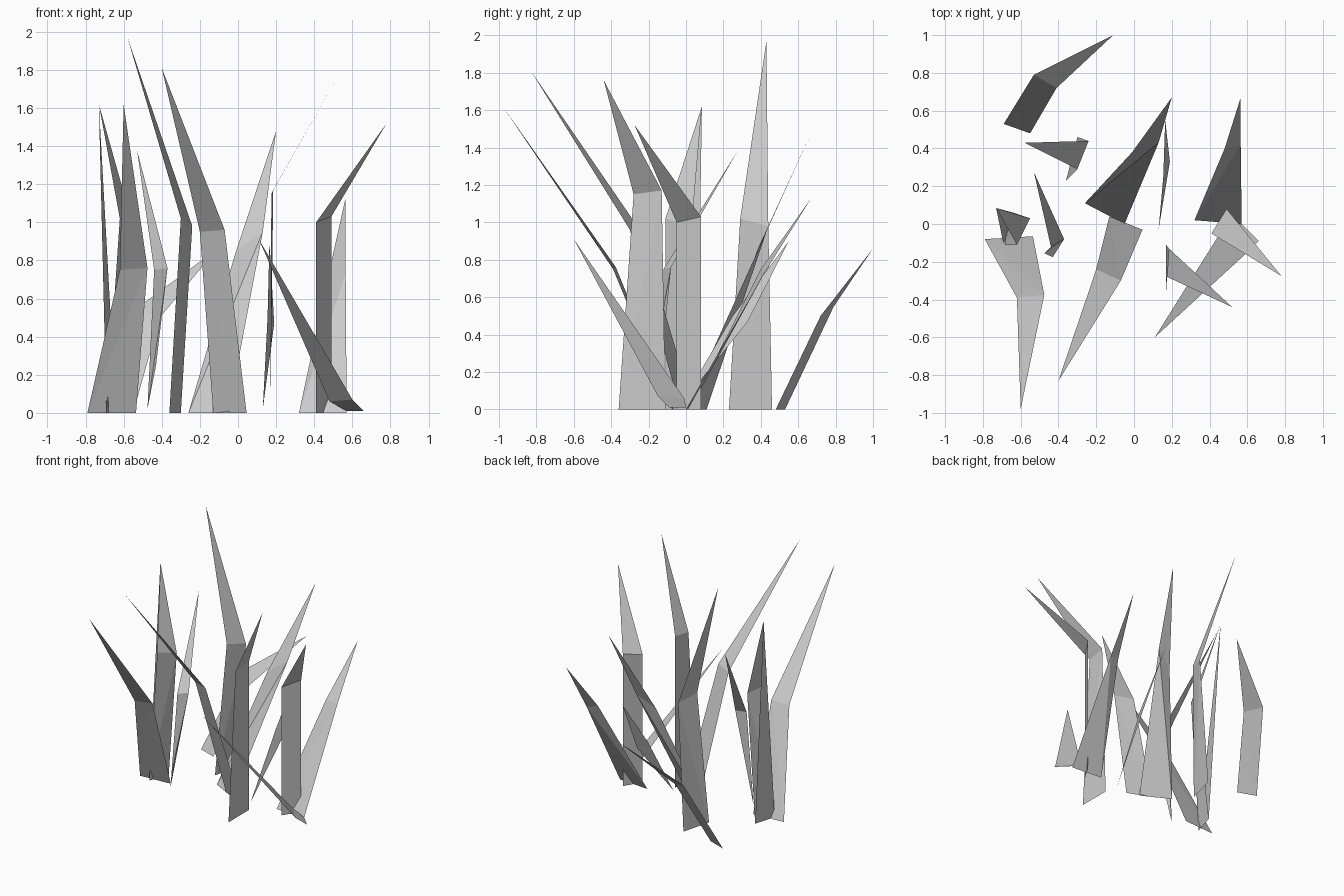
import bpy


def blade(name, pts, back=False):
    """Flat folded blade: base pair, bend pair, tip (or single base point, bend pair, tip)."""
    if len(pts) == 5:
        faces = [(0, 1, 3), (0, 3, 2), (2, 3, 4)]
        if back:
            faces.append((1, 0, 4))
    else:
        faces = [(0, 2, 1), (1, 2, 3)]
    me = bpy.data.meshes.new(name)
    me.from_pydata(pts, [], faces)
    ob = bpy.data.objects.new(name, me)
    bpy.context.collection.objects.link(ob)
    return ob


# Tall upright blades
blade("tall_blade", [(-.36, .23, 0), (-.30, .46, 0), (-.30, .29, 1.02), (-.24, .44, .98), (-.58, .43, 1.97)])
blade("front_tall_blade", [(-.13, .04, 0), (.045, -.03, 0), (-.20, -.24, .95), (-.07, -.30, .96), (-.40, -.83, 1.81)])
blade("side_facing_blade", [(.17, -.36, 0), (.17, -.11, 0), (.175, -.28, 1.15), (.185, -.13, 1.17), (.52, -.44, 1.76)])
blade("folded_left_blade", [(-.69, -.11, 0), (-.64, .06, 0), (-.62, -.11, 1.02), (-.55, .03, .98), (-.73, .085, 1.62)], True)
blade("front_left_blade", [(-.79, -.08, 0), (-.535, -.065, 0), (-.62, -.39, .75), (-.475, -.375, .76), (-.60, -.98, 1.62)])
blade("right_blade", [(.41, -.05, 0), (.49, .08, 0), (.41, -.05, 1.0), (.49, .08, 1.03), (.78, -.275, 1.52)])

# Slender and leaning blades
blade("slender_left_blade", [(-.475, -.155, .02), (-.43, -.175, .25), (-.44, -.12, .75), (-.37, -.08, .76), (-.53, .275, 1.38)])
blade("low_leaning_blade", [(.57, 0, .01), (.66, -.09, .01), (.48, -.01, .06), (.60, -.15, .07), (.11, -.60, .91)])
blade("back_right_blade", [(.32, .02, 0), (.57, 0, 0), (.48, .40, .75), (.565, .42, .73), (.565, .67, 1.13)])
blade("back_middle_blade", [(-.26, .11, 0), (-.05, 0, 0), (-.01, .38, .85), (.13, .43, .95), (.20, .67, 1.48)])
blade("thin_back_blade", [(.13, -.03, .02), (.155, .25, .50), (.19, .33, .47), (.165, .55, .90)])
blade("back_left_blade", [(-.69, .53, 0), (-.55, .48, 0), (-.53, .79, .55), (-.41, .72, .50), (-.11, 1.0, .86)])
